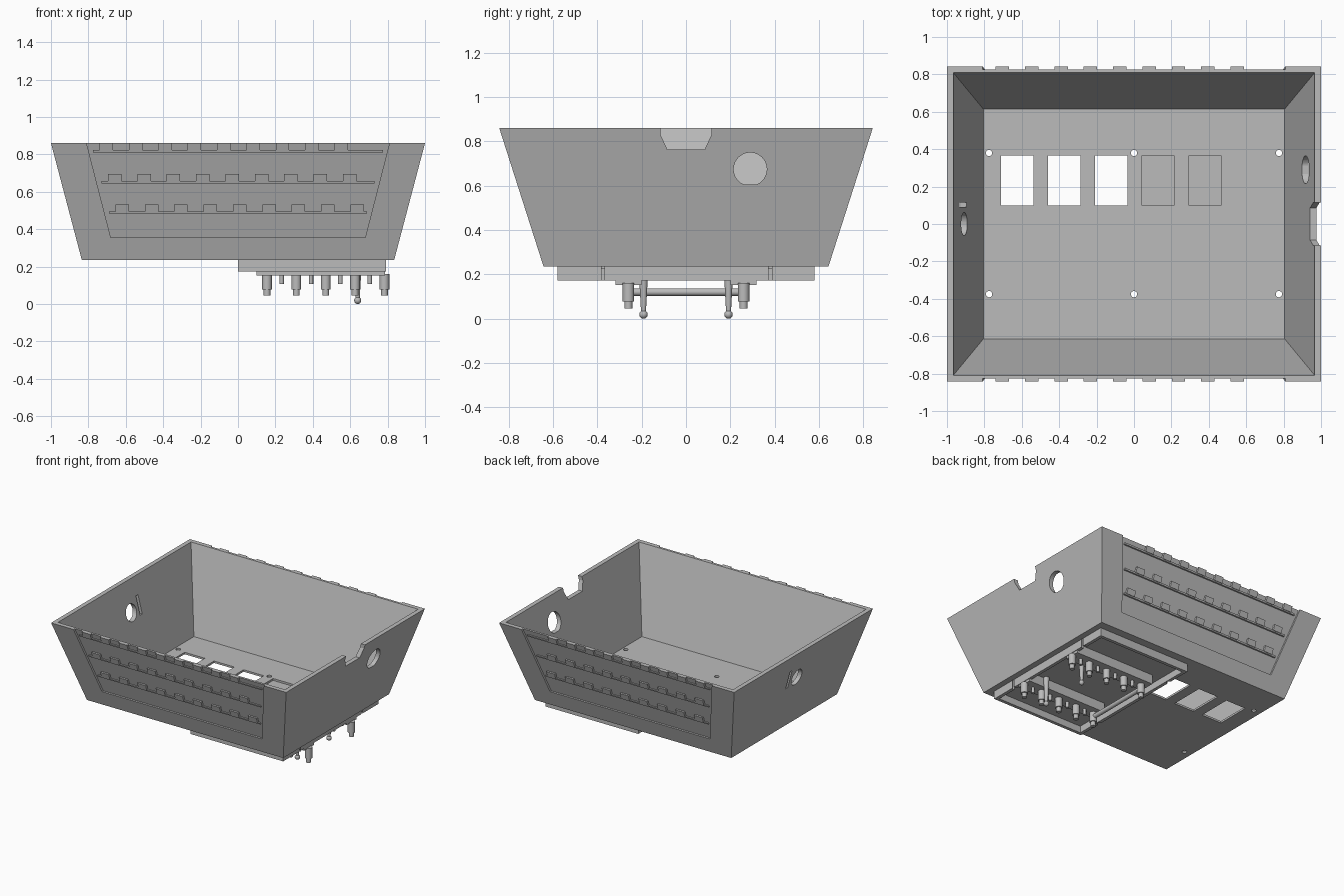
import bpy, bmesh
from math import sin, cos, pi
from mathutils import Matrix, Vector

if "Cube" in bpy.data.objects:
    bpy.data.objects.remove(bpy.data.objects["Cube"], do_unlink=True)

GREY = (0.5, 0.5, 0.5, 1)
grey = bpy.data.materials.new("plain grey")
grey.use_nodes = True
grey.diffuse_color = GREY
grey.node_tree.nodes["Principled BSDF"].inputs["Base Color"].default_value = GREY

BASE, RIM, FLOOR = 0.235, 0.86, 0.25
SLOPE_X, SLOPE_Y = 0.264, 0.32
HALF_X, HALF_Y = 0.835, 0.643
PITCH = 0.157


def finish(name, bm):
    bmesh.ops.recalc_face_normals(bm, faces=bm.faces)
    mesh = bpy.data.meshes.new(name)
    bm.to_mesh(mesh)
    bm.free()
    obj = bpy.data.objects.new(name, mesh)
    mesh.materials.append(grey)
    bpy.context.collection.objects.link(obj)
    return obj


def loft(bm, low, high):
    """Closed solid between two matching loops."""
    a = [bm.verts.new(p) for p in low]
    b = [bm.verts.new(p) for p in high]
    n = len(a)
    bm.faces.new(a)
    bm.faces.new(b)
    for i in range(n):
        j = (i + 1) % n
        bm.faces.new((a[i], a[j], b[j], b[i]))


def prism_z(bm, pts, z0, z1):
    loft(bm, [(x, y, z0) for x, y in pts], [(x, y, z1) for x, y in pts])


def prism_x(bm, pts, x0, x1):
    loft(bm, [(x0, y, z) for y, z in pts], [(x1, y, z) for y, z in pts])


def rect(x0, x1, y0, y1):
    return [(x0, y0), (x1, y0), (x1, y1), (x0, y1)]


def circle(cx, cy, r, n=32):
    return [(cx + r * cos(2 * pi * i / n), cy + r * sin(2 * pi * i / n)) for i in range(n)]


def frustum(bm, inset, z0, z1):
    def ring(z):
        x = HALF_X - inset + SLOPE_X * (z - BASE)
        y = HALF_Y - inset + SLOPE_Y * (z - BASE)
        return [(px, py, z) for px, py in rect(-x, x, -y, y)]
    loft(bm, ring(z0), ring(z1))


def slab(bm, side, low, high, z0, z1, d0, d1):
    """Plate parallel to the sloped long wall, from depth d0 to depth d1."""
    def ring(d):
        y0, y1 = (side * (HALF_Y + SLOPE_Y * (z - BASE) - d) for z in (z0, z1))
        return [(low[0], y0, z0), (low[1], y0, z0), (high[1], y1, z1), (high[0], y1, z1)]
    loft(bm, ring(d0), ring(d1))


def cut(obj, name, bm):
    cutter = finish(name, bm)
    cutter.hide_render = True
    mod = obj.modifiers.new("cut", "BOOLEAN")
    mod.object, mod.solver, mod.operation = cutter, "EXACT", "DIFFERENCE"
    bpy.context.view_layer.objects.active = obj
    bpy.ops.object.modifier_apply(modifier=mod.name)
    bpy.data.objects.remove(cutter, do_unlink=True)


# Sloped tub, hollowed out
bm = bmesh.new()
frustum(bm, 0, BASE, RIM)
tub = finish("tub", bm)
bm = bmesh.new()
frustum(bm, 0.034, FLOOR, 1.0)
cut(tub, "hollow_cutter", bm)

# Recessed panels on the two long walls
bm = bmesh.new()
for side in (-1, 1):
    slab(bm, side, (-0.68, 0.68), (-0.82, 0.82), 0.355, 0.9, 0.016, -0.1)
cut(tub, "panel_cutter", bm)

# Floor windows and screw holes
bm = bmesh.new()
for i in range(5):
    x = -0.624 + i * 0.251
    prism_z(bm, rect(x - 0.086, x + 0.086, 0.10, 0.365), 0.1, 0.4)
cut(tub, "window_cutter", bm)


def screw_holes():
    bm = bmesh.new()
    for x in (-0.775, 0, 0.775):
        for y in (-0.375, 0.38):
            prism_z(bm, circle(x, y, 0.017, 20), 0.1, 0.3)
    return bm


cut(tub, "screw_cutter", screw_holes())

# Side wall openings: port and rim notch at left, port and slit at right
bm = bmesh.new()
prism_x(bm, [(y, max(z, 0.605)) for y, z in circle(0.29, 0.675, 0.075, 40)
             if z > 0.598], 0.7, 1.2)
prism_x(bm, [(-0.115, 0.9), (-0.115, 0.83), (-0.085, 0.765),
             (0.085, 0.765), (0.115, 0.83), (0.115, 0.9)], 0.7, 1.2)
prism_x(bm, circle(0, 0.64, 0.062), -1.2, -0.7)
prism_x(bm, rect(0.09, 0.115, 0.59, 0.73), -1.2, -0.7)
cut(tub, "side_cutter", bm)

# Hinge rows on both recessed panels
for side, label in ((-1, "front"), (1, "back")):
    for row, (z, half, start) in enumerate(((0.81, 0.775, -0.74), (0.645, 0.73, -0.695),
                                            (0.483, 0.69, -0.655))):
        bm = bmesh.new()
        slab(bm, side, (-half, half), (-half, half), z, z + 0.012, 0.02, 0.004)
        for i in range(9):
            x = start + i * PITCH
            span = (x, x + 0.072)
            slab(bm, side, span, span, z + 0.008, z + 0.05, 0.02, 0)
        finish(f"{label}_hinge_row_{row + 1}", bm)

# Mounting frame under the left half, with a thin backing plate
rails = bmesh.new()
prism_z(rails, rect(0, 0.79, -0.58, 0.58), 0.173, BASE)
frame = finish("mounting_frame", rails)
bm = bmesh.new()
prism_z(bm, rect(0.025, 0.765, -0.555, 0.555), 0.1, 0.225)
cut(frame, "frame_cutter", bm)
cut(frame, "frame_screw_cutter", screw_holes())

# Pin strips with stepped pins and short pins between
for side, label in ((-1, "front"), (1, "back")):
    bm = bmesh.new()
    prism_z(bm, rect(0.10, 0.785, side * 0.2, side * 0.318), 0.153, 0.23)
    finish(label + "_pin_strip", bm)
    bm = bmesh.new()
    y = side * 0.26
    for i in range(5):
        x = 0.155 + i * PITCH
        prism_z(bm, circle(x, y, 0.026, 20), 0.078, 0.16)
        prism_z(bm, circle(x, y, 0.018, 20), 0.045, 0.08)
        if i < 4:
            prism_z(bm, circle(x + PITCH / 2, y, 0.012, 16), 0.108, 0.16)
    finish(label + "_pins", bm)

    # Tapered leg with a ball foot
    bm = bmesh.new()
    centre = Vector((0.64, side * 0.192, 0))
    loft(bm, [(x, y, 0.03) for x, y in circle(*centre.xy, 0.011, 20)],
         [(x, y, 0.23) for x, y in circle(*centre.xy, 0.022, 20)])
    bmesh.ops.create_uvsphere(bm, u_segments=20, v_segments=12, radius=0.019,
                              matrix=Matrix.Translation(centre + Vector((0, 0, 0.019))))
    finish(label + "_ball_leg", bm)

# Cross bar joining the two pin rows
bm = bmesh.new()
bmesh.ops.create_cone(bm, cap_ends=True, segments=20, radius1=0.017, radius2=0.017, depth=0.48,
                      matrix=Matrix.Translation((0.155, 0, 0.12)) @ Matrix.Rotation(pi / 2, 4, "X"))
finish("cross_bar", bm)

# Round parts smooth, edges sharp
for obj in bpy.context.collection.objects:
    if obj.type == "MESH" and obj.name.endswith(("pins", "leg", "bar")):
        bpy.ops.object.select_all(action="DESELECT")
        obj.select_set(True)
        bpy.context.view_layer.objects.active = obj
        bpy.ops.object.shade_smooth_by_angle()
